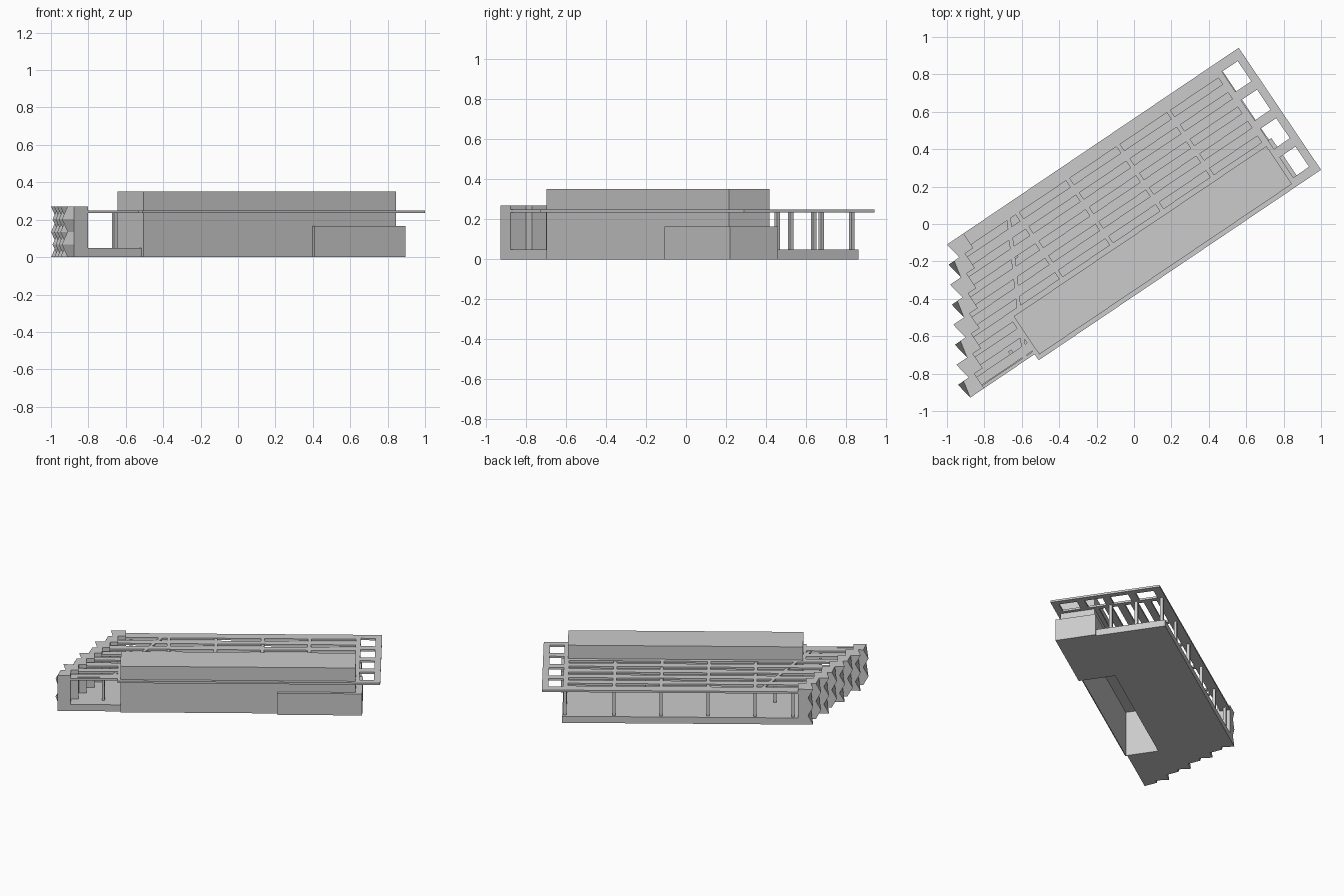
import bpy, bmesh, math
from mathutils import Matrix, Vector

if "Cube" in bpy.data.objects:
    bpy.data.objects.remove(bpy.data.objects["Cube"])

# The building is laid out in its own (u, v) axes and turned 34 degrees in plan
TURN = Matrix.Rotation(math.radians(34), 4, 'Z')


def finish(name, bm):
    bmesh.ops.recalc_face_normals(bm, faces=bm.faces[:])
    bm.transform(TURN)
    me = bpy.data.meshes.new(name)
    bm.to_mesh(me)
    bm.free()
    ob = bpy.data.objects.new(name, me)
    bpy.context.collection.objects.link(ob)
    return ob


def loft(bm, rings):
    """Closed solid through a stack of plan outlines [(u, v, z), ...]."""
    rows = [[bm.verts.new(p) for p in r] for r in rings]
    n = len(rows[0])
    for a, b in zip(rows, rows[1:]):
        for i in range(n):
            j = (i + 1) % n
            bm.faces.new((a[i], a[j], b[j], b[i]))
    bm.faces.new(rows[0][::-1])
    bm.faces.new(rows[-1])


def prism(bm, pts, z0, z1):
    loft(bm, [[(u, v, z) for u, v in pts] for z in (z0, z1)])


def box(bm, u0, u1, v0, v1, z0, z1):
    prism(bm, [(u0, v0), (u1, v0), (u1, v1), (u0, v1)], z0, z1)


N, PITCH, V_TOP = 8, 0.0935, 0.468
ROOF0, ROOF1, BASE = 0.235, 0.25, 0.05
BU0, BU1, BV0, BV1 = -0.81, 0.82, -0.295, -0.05   # tall block footprint


def col_v(i):
    return V_TOP - PITCH * i


def col_u(i):
    return -0.784 - 0.053 * i        # inner face of stepped column i


# Stepped end wall: columns with one outer corner zigzagging in height
for i in range(N):
    bm = bmesh.new()
    v1, v0, u1 = col_v(i), col_v(i + 1), col_u(i)
    rings = []
    for k in range(5):
        out = 0.106 if (k + i) % 2 == 0 else 0.07
        z = 0.27 * k / 4
        rings.append([(u1 - 0.09, v0, z), (u1, v0, z), (u1, v1, z), (u1 - out, v1, z)])
    loft(bm, rings)
    finish(f"wave_column_{i + 1}", bm)

# Plinth in strips that follow the stepped end, open under the block
bm = bmesh.new()
for i in range(N):
    v1, v0, u0 = col_v(i), col_v(i + 1), col_u(i) - 0.01
    if v0 >= BV1:
        box(bm, u0, 0.85, v0, v1, 0, BASE)
    elif v1 > BV1:
        box(bm, u0, 0.85, BV1, v1, 0, BASE)
        box(bm, u0, BU0, v0, BV1, 0, BASE)
    else:
        box(bm, u0, BU0, v0, v1, 0, BASE)
finish("plinth", bm)

# Tall hollow block, open at the bottom
bm = bmesh.new()
T = 0.006
box(bm, BU0, BU1, BV0, BV0 + T, 0, 0.352)
box(bm, BU0, BU1, BV1 - T, BV1, 0, 0.352)
box(bm, BU0, BU0 + T, BV0, BV1, 0, 0.352)
box(bm, BU1 - T, BU1, BV0, BV1, 0, 0.352)
box(bm, BU0, BU1, BV0, BV1, 0.346, 0.352)
finish("tall_block", bm)

# Low annex box at the front corner
bm = bmesh.new()
box(bm, 0.28, 0.866, -0.318, -0.03, 0, 0.165)
finish("annex", bm)

# Roof frame: back band, front band, and the ladder-like end with four openings
bm = bmesh.new()
box(bm, -0.79, 0.85, 0.43, 0.468, ROOF0, ROOF1)
box(bm, -0.83, 0.845, -0.319, BV0 + 0.002, ROOF0, ROOF1)
box(bm, 0.947, 0.991, -0.319, 0.468, ROOF0, ROOF1)
box(bm, BU1 - 0.01, 0.845, -0.319, 0.468, ROOF0, ROOF1)
box(bm, -0.83, BU0, -0.319, BV1, ROOF0, ROOF1)
rungs = [(-0.319, -0.27)] + [(-0.27 + 0.184 * k - 0.054, -0.27 + 0.184 * k)
                             for k in (1, 2, 3)] + [(0.412, 0.468)]
for v0, v1 in rungs:
    box(bm, 0.845, 0.947, v0, v1, ROOF0, ROOF1)
finish("roof_frame", bm)

# Roof slats running from each column
bm = bmesh.new()
for i in range(N):
    vc = col_v(i + 0.5)
    end = 0.83 if vc > BV1 else BU0
    box(bm, col_u(i) - 0.01, end, vc - 0.026, vc + 0.026, ROOF0, ROOF1)
box(bm, col_u(N - 1), BU0, -0.28, -0.262, ROOF0, ROOF1)
finish("roof_slats", bm)

# Cross beams, plus the slanted one parallel to the stepped end
bm = bmesh.new()
cross = [0.49, 0.165, -0.16, -0.485]
for u in cross:
    box(bm, u - 0.012, u + 0.012, BV1, 0.45, ROOF0 + 0.001, ROOF1 - 0.001)
prism(bm, [(-0.90, -0.27), (-0.875, -0.27), (-0.50, 0.45), (-0.525, 0.45)],
      ROOF0 + 0.001, ROOF1 - 0.001)
finish("cross_beams", bm)

# Slim posts along the back edge, the open end and the stepped end
bm = bmesh.new()
spots = [(u, 0.44) for u in cross + [0.83, -0.75]]
spots += [(0.83, 0.256), (0.83, 0.072), (-0.62, 0.21), (-0.93, -0.20)]
for u, v in spots:
    box(bm, u - 0.01, u + 0.01, v - 0.01, v + 0.01, BASE, ROOF0)
finish("posts", bm)
